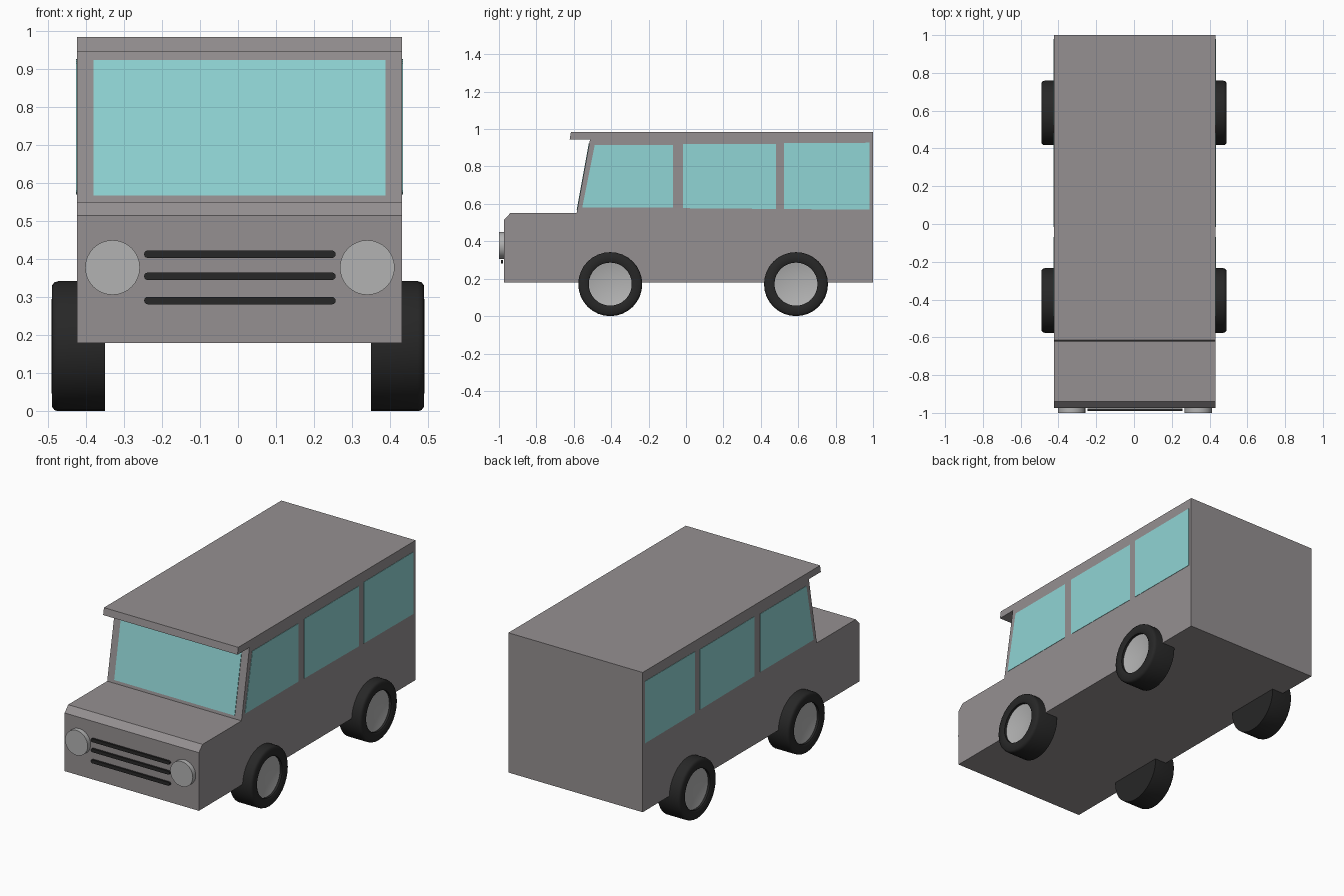
import bpy, bmesh, math
from mathutils import Vector, Matrix

if "Cube" in bpy.data.objects:
    bpy.data.objects.remove(bpy.data.objects["Cube"])

CX = 0.004           # body centre line
HALF = 0.428         # body half width


def material(name, rgb):
    m = bpy.data.materials.new(name)
    m.diffuse_color = (*rgb, 1)
    m.use_nodes = True
    m.node_tree.nodes["Principled BSDF"].inputs["Base Color"].default_value = m.diffuse_color
    return m


PAINT = material("paint", (0.30, 0.28, 0.285))
GLASS = material("glass", (0.28, 0.66, 0.66))
RUBBER = material("rubber", (0.02, 0.02, 0.02))
METAL = material("metal", (0.45, 0.45, 0.45))


def finish(name, bm, mat, smooth=None):
    bmesh.ops.recalc_face_normals(bm, faces=bm.faces)
    me = bpy.data.meshes.new(name)
    bm.to_mesh(me)
    bm.free()
    me.materials.append(mat)
    ob = bpy.data.objects.new(name, me)
    bpy.context.collection.objects.link(ob)
    if smooth:
        bpy.ops.object.select_all(action='DESELECT')
        ob.select_set(True)
        bpy.context.view_layer.objects.active = ob
        bpy.ops.object.shade_smooth_by_angle(angle=math.radians(smooth))
    return ob


def prism(name, points, depth, mat):
    """Extrude a closed 3D outline along the depth vector."""
    bm = bmesh.new()
    face = bm.faces.new([bm.verts.new(p) for p in points])
    ext = bmesh.ops.extrude_face_region(bm, geom=[face], use_keep_orig=True)
    moved = [v for v in ext["geom"] if isinstance(v, bmesh.types.BMVert)]
    bmesh.ops.translate(bm, verts=moved, vec=depth)
    return finish(name, bm, mat)


def lathe(name, profile, centre, side, mat, steps=32):
    """Spin (radius, x) points around an axis parallel to x."""
    bm = bmesh.new()
    vs = [bm.verts.new((x, r, 0)) for r, x in profile]
    edges = [bm.edges.new(pair) for pair in zip(vs, vs[1:])]
    bmesh.ops.spin(bm, geom=vs + edges, cent=(0, 0, 0), axis=(1, 0, 0),
                   angle=math.tau, steps=steps)
    bmesh.ops.remove_doubles(bm, verts=bm.verts, dist=1e-5)
    bmesh.ops.scale(bm, verts=bm.verts, vec=(side, 1, 1))
    bmesh.ops.translate(bm, verts=bm.verts, vec=centre)
    return finish(name, bm, mat, 40)


# Body shell: side profile with bonnet, slanted windscreen and roof visor
side_profile = [(-0.973, 0.18), (-0.973, 0.515), (-0.94, 0.55), (-0.585, 0.55),
                (-0.513, 0.945), (-0.622, 0.945), (-0.615, 0.985),
                (1.0, 0.985), (1.0, 0.18)]
prism("body", [(CX - HALF, y, z) for y, z in side_profile],
      (2 * HALF, 0, 0), PAINT)

# Side windows
windows = {
    "front": [(-0.555, 0.58), (-0.488, 0.915), (-0.07, 0.915), (-0.07, 0.58)],
    "middle": [(-0.015, 0.577), (-0.015, 0.92), (0.482, 0.92), (0.482, 0.573)],
    "rear": [(0.525, 0.572), (0.525, 0.925), (0.98, 0.927), (0.98, 0.57)],
}
for side, label in ((1, "right"), (-1, "left")):
    for part, pts in windows.items():
        x = CX + side * (HALF - 0.004)
        prism(f"{part}_window_{label}", [(x, y, z) for y, z in pts],
              (side * 0.006, 0, 0), GLASS)

# Windscreen, lying on the slanted front of the cabin
def slant(z):
    return -0.585 + (z - 0.55) * 0.072 / 0.395

prism("windscreen", [(x, slant(z) + 0.003, z) for x, z in
      ((-0.38, 0.568), (0.388, 0.568), (0.388, 0.924), (-0.38, 0.924))],
      (0, -0.006, 0), GLASS)

# Grille bars with rounded ends
for i, z in enumerate((0.413, 0.355, 0.291)):
    pts = []
    for side in (1, -1):
        for k in range(7):
            a = -math.pi / 2 + math.pi * k / 6
            pts.append((0.005 + side * (0.242 + 0.010 * math.cos(a)),
                        -0.989, z + side * 0.010 * math.sin(a)))
    prism(f"grille_bar_{i + 1}", pts, (0, 0.011, 0), RUBBER)

# Headlights
for x, label in ((-0.33, "left"), (0.34, "right")):
    bm = bmesh.new()
    bmesh.ops.create_cone(
        bm, cap_ends=True, segments=32, radius1=0.072, radius2=0.072, depth=0.028,
        matrix=Matrix.Translation((x, -0.986, 0.378)) @ Matrix.Rotation(math.pi / 2, 4, 'X'))
    finish(f"headlight_{label}", bm, METAL, 40)

# Wheels: closed tyre with a recessed, dished hub
tyre = [(0, 0.35), (0.171, 0.35), (0.171, 0.473), (0.168, 0.483), (0.160, 0.489),
        (0.122, 0.49), (0.115, 0.485), (0.115, 0.455), (0, 0.43)]
hub = [(0.115, 0.472), (0, 0.445)]
for y, end in ((-0.405, "front"), (0.588, "rear")):
    for side, label in ((1, "right"), (-1, "left")):
        lathe(f"{end}_tyre_{label}", tyre, (0, y, 0.171), side, RUBBER)
        lathe(f"{end}_hub_{label}", hub, (0, y, 0.171), side, METAL)
